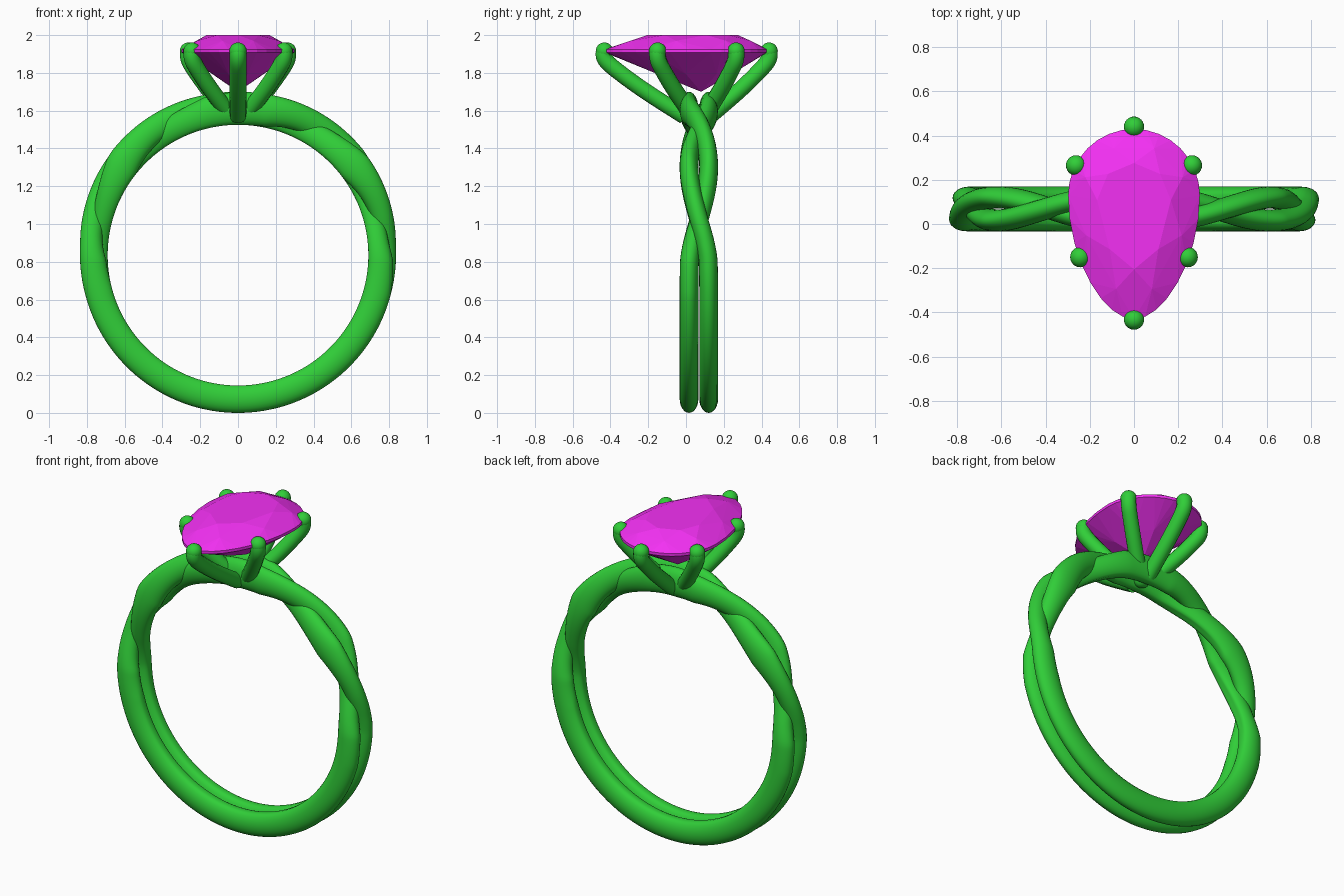
import bpy, bmesh
from math import sin, cos, pi, radians
from mathutils import Vector

if "Cube" in bpy.data.objects:
    bpy.data.objects.remove(bpy.data.objects["Cube"])

CY, CZ = 0.068, 0.835      # ring axis position
INNER = 0.69


def material(name, col):
    m = bpy.data.materials.new(name)
    m.diffuse_color = (*col, 1)
    m.use_nodes = True
    m.node_tree.nodes["Principled BSDF"].inputs["Base Color"].default_value = m.diffuse_color
    return m


green = material("green_metal", (0.03, 0.62, 0.04))
magenta = material("magenta_gem", (0.9, 0.03, 0.9))


def add_mesh(name, bm, mat, smooth=True):
    bmesh.ops.recalc_face_normals(bm, faces=bm.faces)
    me = bpy.data.meshes.new(name)
    bm.to_mesh(me)
    bm.free()
    for p in me.polygons:
        p.use_smooth = smooth
    ob = bpy.data.objects.new(name, me)
    bpy.context.collection.objects.link(ob)
    me.materials.append(mat)
    return ob


def interp(x, pts):
    # smooth-stepped interpolation through key points
    for (a, va), (b, vb) in zip(pts, pts[1:]):
        if x <= b:
            k = (x - a) / (b - a)
            return va + (vb - va) * k
    return pts[-1][1]


# Band: two strands twisting around each other over the shoulders
def strand(name, side):
    bm = bmesh.new()
    n, m = 240, 24
    rings = []
    for i in range(n):
        t = -180 + 360 * i / n
        a = abs(t)
        phase = interp(a, [(0, 0), (12, 0.25), (30, pi / 2), (53, pi), (76, 1.5 * pi),
                           (92, 1.9 * pi), (105, 2 * pi), (181, 2 * pi)])
        if t < 0:
            phase = -phase
        top = interp(a, [(0, 1), (50, 1), (85, 0), (181, 0)])
        y0 = CY - side * 0.052 * cos(phase)
        s = sin(phase)
        r0 = 0.76 + 0.015 * top + side * 0.025 * s
        half = 0.075 + 0.015 * top - 0.02 * abs(s)
        ring = []
        for j in range(m):
            u = 2 * pi * j / m
            r = max(INNER, r0 + half * cos(u))
            y = y0 + 0.05 * sin(u)
            ring.append(bm.verts.new((r * sin(radians(t)), y, CZ + r * cos(radians(t)))))
        rings.append(ring)
    for i in range(n):
        p, q = rings[i], rings[(i + 1) % n]
        for j in range(m):
            k = (j + 1) % m
            bm.faces.new((p[j], p[k], q[k], q[j]))
    bmesh.ops.smooth_vert(bm, verts=bm.verts, factor=0.3, use_axis_y=True)
    return add_mesh(name, bm, green)


strand("front_strand", 1)
strand("back_strand", -1)


def ball(name, loc, r):
    bm = bmesh.new()
    bmesh.ops.create_uvsphere(bm, u_segments=24, v_segments=14, radius=r)
    ob = add_mesh(name, bm, green)
    ob.location = loc
    return ob


# Prongs: curved round wires from the base to rounded tips
def prong(name, x, y):
    base = Vector((0, CY, 0))
    d = Vector((x, y, 0)) - base
    path = [(0.15, 1.57), (0.52, 1.685), (0.84, 1.80), (1.03, 1.88), (1.0, 1.915)]
    cu = bpy.data.curves.new(name, 'CURVE')
    cu.dimensions = '3D'
    cu.bevel_depth = 0.044
    cu.bevel_resolution = 5
    cu.use_fill_caps = True
    cu.resolution_u = 8
    sp = cu.splines.new('NURBS')
    sp.points.add(len(path) - 1)
    for p, (k, z) in zip(sp.points, path):
        v = base + d * k
        p.co = (v.x, v.y, z, 1)
    sp.use_endpoint_u = True
    sp.order_u = 3
    ob = bpy.data.objects.new(name, cu)
    bpy.context.collection.objects.link(ob)
    cu.materials.append(green)
    bpy.ops.object.select_all(action='DESELECT')
    ob.select_set(True)
    bpy.context.view_layer.objects.active = ob
    bpy.ops.object.convert(target='MESH')
    ball(name + "_tip", (x, y, 1.915), 0.046)


prong("back_prong", 0, 0.44)
prong("front_prong", 0, -0.432)
for side, word in ((1, "right"), (-1, "left")):
    prong(word + "_back_prong", side * 0.262, 0.265)
    prong(word + "_front_prong", side * 0.243, -0.15)
ball("prong_base", (0, CY, 1.575), 0.052)


# Gem: faceted pear cut as the hull of scaled pear outlines
def pear(u):
    # u = 0 at the round back end, pi at the pointed front end
    c, s = cos(u), sin(u)
    if c >= 0:
        return 0.298 * s, 0.13 + 0.30 * c
    return 0.298 * s * (1 - 0.13 * c * c), 0.13 + 0.56 * c


def level(bm, scale, z, n, shift=0.0):
    for i in range(n):
        x, y = pear(2 * pi * (i + shift) / n)
        bm.verts.new((x * scale, 0.08 + (y - 0.08) * scale, z))


bm = bmesh.new()
level(bm, 0.56, 2.0, 8)
level(bm, 0.80, 1.970, 8, 0.5)
level(bm, 1.0, 1.925, 32)
level(bm, 1.0, 1.908, 32)
level(bm, 0.5, 1.795, 8, 0.5)
bm.verts.new((0, 0.08, 1.70))
res = bmesh.ops.convex_hull(bm, input=bm.verts)
loose = [v for v in bm.verts if not v.link_faces]
bmesh.ops.delete(bm, geom=loose, context='VERTS')
add_mesh("pear_gem", bm, magenta, smooth=False)
